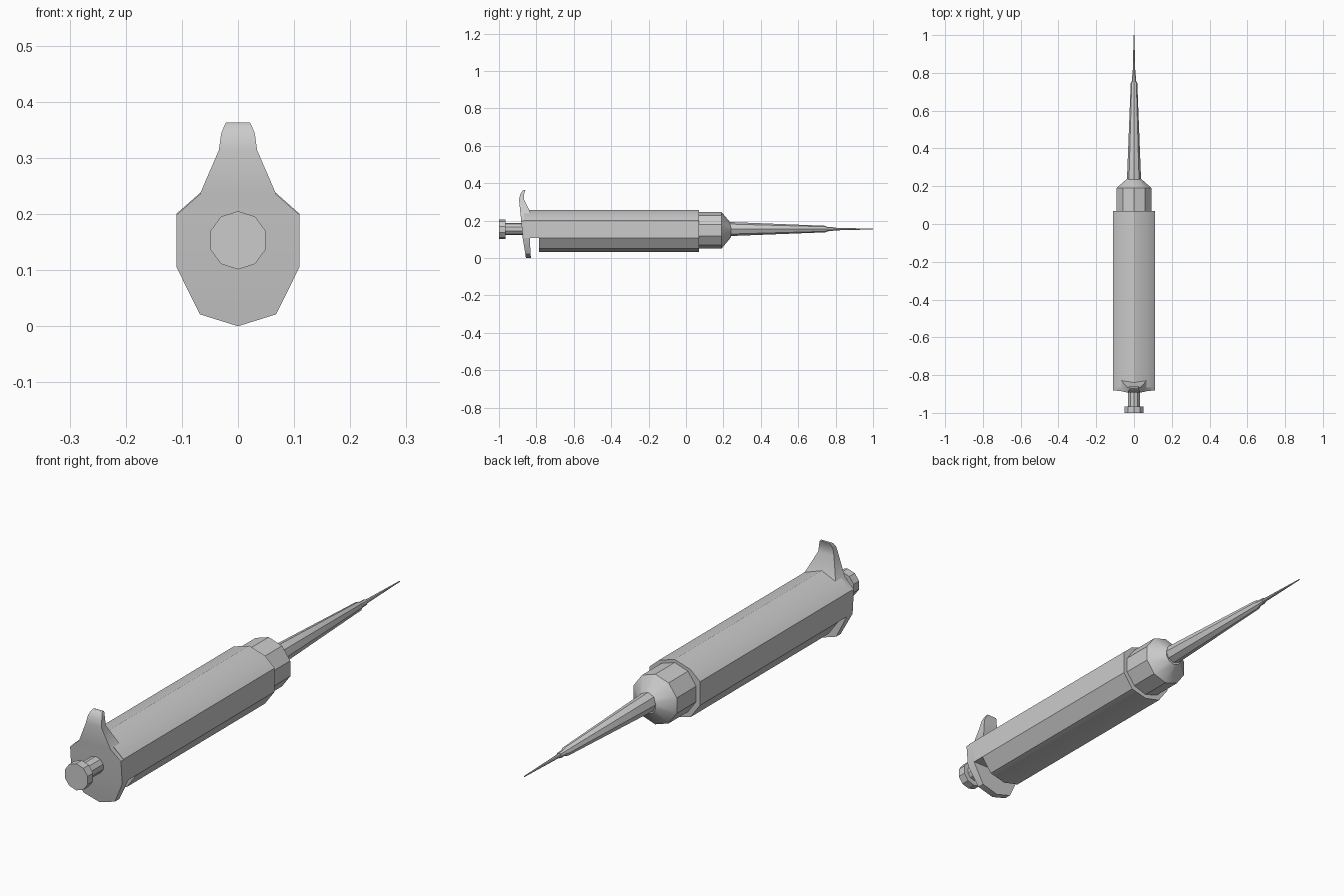
import bpy, bmesh, math

if "Cube" in bpy.data.objects:
    bpy.data.objects.remove(bpy.data.objects["Cube"])


def loft(name, rings):
    """Skin a closed solid through rings of equal point count."""
    bm = bmesh.new()
    rows = [[bm.verts.new(p) for p in ring] for ring in rings]
    n = len(rows[0])
    for a, b in zip(rows, rows[1:]):
        for i in range(n):
            j = (i + 1) % n
            bm.faces.new((a[i], a[j], b[j], b[i]))
    bm.faces.new(rows[0])
    bm.faces.new(rows[-1])
    bmesh.ops.remove_doubles(bm, verts=bm.verts, dist=0.0002)
    bmesh.ops.recalc_face_normals(bm, faces=bm.faces)
    mesh = bpy.data.meshes.new(name)
    bm.to_mesh(mesh)
    bm.free()
    ob = bpy.data.objects.new(name, mesh)
    bpy.context.collection.objects.link(ob)
    bpy.ops.object.select_all(action='DESELECT')
    ob.select_set(True)
    bpy.context.view_layer.objects.active = ob
    bpy.ops.object.shade_smooth_by_angle(angle=math.radians(30))
    return ob


def prism(name, section, y0, y1):
    return loft(name, [[(x, y, z) for x, z in section] for y in (y0, y1)])


def turned(name, profile, sides, zc):
    """Faceted turning along y from (y, radius) pairs, one corner on top."""
    steps = [2 * math.pi * i / sides for i in range(sides)]
    return loft(name, [[(r * math.sin(a), y, zc + r * math.cos(a)) for a in steps]
                       for y, r in profile])


# handle body: the upper half runs back to the flange, the lower half stops short
upper = [(0.11, 0.108), (0.11, 0.20), (0.068, 0.237), (0, 0.258),
         (-0.068, 0.237), (-0.11, 0.20), (-0.11, 0.108)]
lower = [(0.068, 0.05), (0.11, 0.108), (-0.11, 0.108), (-0.068, 0.05), (0, 0.033)]
prism("handle_upper", upper, -0.865, 0.07)
prism("handle_lower", lower, -0.785, 0.07)

# rear flange with finger hook: z, half width, back y, front y
rows = [(0.365, 0.021, -0.868, -0.859), (0.360, 0.024, -0.876, -0.860),
        (0.345, 0.030, -0.885, -0.866), (0.316, 0.034, -0.893, -0.866),
        (0.237, 0.068, -0.885, -0.828), (0.200, 0.110, -0.881, -0.832),
        (0.108, 0.110, -0.873, -0.835), (0.023, 0.068, -0.859, -0.831),
        (0.002, 0.000, -0.856, -0.829)]
rows = [(z - 0.002, w, b, f) for z, w, b, f in rows]
bottom = rows[-1]
loft("finger_hook_flange", [[(-w, b, z), (w, b, z), (w, f, z), (-w, f, z)]
                            for z, w, b, f in rows[:-1]]
     + [[(-0.0005, bottom[2], 0), (0.0005, bottom[2], 0),
         (0.0005, bottom[3], 0), (-0.0005, bottom[3], 0)]])

# plunger stem and button
turned("plunger_button", [(-1.0, 0.052), (-0.966, 0.052)], 10, 0.153)
turned("plunger_stem", [(-0.97, 0.033), (-0.86, 0.033)], 10, 0.155)

# collar, tapered shaft and fine tip
turned("collar", [(0.06, 0.098), (0.19, 0.098), (0.24, 0.038)], 10, 0.148)
turned("shaft", [(0.22, 0.038), (0.745, 0.0175), (0.755, 0.012), (0.785, 0.011)], 8, 0.155)
turned("tip", [(0.77, 0.009), (0.80, 0.007), (1.0, 0.002)], 8, 0.155)
